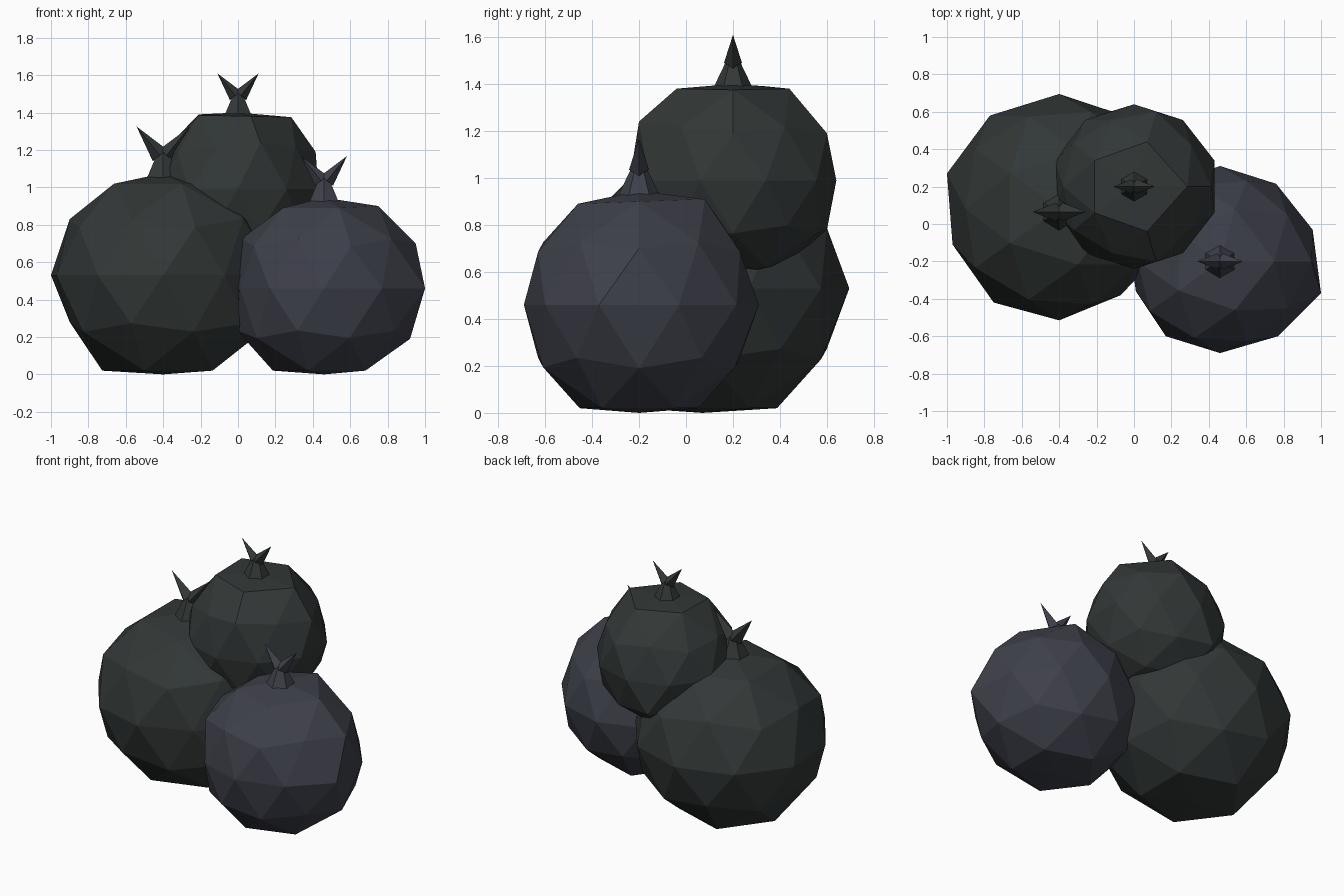
import bpy, bmesh, math
from mathutils import Vector, Matrix

if "Cube" in bpy.data.objects:
    bpy.data.objects.remove(bpy.data.objects["Cube"])


def material(name, color):
    m = bpy.data.materials.new(name)
    m.diffuse_color = (*color, 1)
    m.use_nodes = True
    m.node_tree.nodes["Principled BSDF"].inputs["Base Color"].default_value = m.diffuse_color
    return m


green_black = material("green_black_plastic", (0.032, 0.039, 0.038))
blue_black = material("blue_black_plastic", (0.048, 0.051, 0.068))


def finish(bm, name, mat):
    bmesh.ops.recalc_face_normals(bm, faces=bm.faces)
    me = bpy.data.meshes.new(name)
    bm.to_mesh(me)
    bm.free()
    me.materials.append(mat)
    ob = bpy.data.objects.new(name, me)
    bpy.context.collection.objects.link(ob)
    return ob


# Lumpy sack: low-poly ball whose nearest corners are pulled onto bulge points
def sack(name, mat, center, size, bulges, grounded):
    bm = bmesh.new()
    bmesh.ops.create_icosphere(bm, subdivisions=2, radius=1)
    c = Vector(center)
    for v in bm.verts:
        low = v.co.z < -0.8
        v.co = Vector([a * b for a, b in zip(v.co, size)]) + c
        if low and grounded:
            v.co.z = 0.02
    pulls = [(min(bm.verts, key=lambda v: (v.co - Vector(p)).length), p) for p in bulges]
    for v, p in pulls:
        v.co = p
    return finish(bm, name, mat)


# Tied neck: tapered six-sided stem with two pointed ears
def knot(name, mat, base, s):
    bm = bmesh.new()
    bmesh.ops.create_cone(bm, cap_ends=True, segments=6, radius1=0.18 * s,
                          radius2=0.06 * s, depth=0.25 * s,
                          matrix=Matrix.Translation((0, 0, 0.1 * s)))
    for side in (-1, 1):
        start = Vector((side * 0.03 * s, 0, 0.20 * s))
        tip = Vector((side * 0.245 * s, 0, 0.465 * s))
        d = tip - start
        mat4 = (Matrix.Translation((start + tip) / 2)
                @ Matrix.Rotation(math.atan2(d.x, d.z), 4, 'Y'))
        bmesh.ops.create_cone(bm, cap_ends=True, segments=4, radius1=0.085 * s,
                              radius2=0, depth=d.length, matrix=mat4)
    bmesh.ops.translate(bm, verts=bm.verts, vec=base)
    return finish(bm, name, mat)


# Large left bag
sack("left_bag", green_black, (-0.4, 0.085, 0.53), (0.62, 0.605, 0.575), [
    (-0.4, 0.08, 1.075), (-0.4, 0.07, 0), (-0.9, 0.08, 0.28), (-0.9, 0.08, 0.83),
    (-1, 0.27, 0.53), (-0.97, -0.11, 0.53), (-0.75, -0.42, 0.53), (-0.4, -0.515, 0.53),
    (-0.07, -0.38, 0.53), (-0.77, 0.58, 0.53), (-0.4, 0.695, 0.53)], True)
knot("left_bag_knot", green_black, (-0.4, 0.065, 1.055), 0.58)

# Medium right bag
sack("right_bag", blue_black, (0.46, -0.2, 0.46), (0.52, 0.505, 0.505), [
    (0.46, -0.2, 0.945), (0.46, -0.2, 0), (1, -0.37, 0.46), (0.955, -0.03, 0.46),
    (0.76, 0.215, 0.46), (0.46, 0.31, 0.46), (0.77, -0.6, 0.46), (0.46, -0.69, 0.46),
    (0.17, -0.6, 0.46), (0.01, -0.36, 0.46), (0.95, -0.2, 0.70), (0.92, -0.2, 0.19),
    (0.75, -0.2, 0.9), (0.54, 0.08, 0.91), (0.54, -0.46, 0.89)], True)
knot("right_bag_knot", blue_black, (0.46, -0.2, 0.935), 0.5)

# Small bag resting on top
sack("top_bag", green_black, (0, 0.2, 0.99), (0.445, 0.44, 0.43), [
    (0, 0.2, 1.4), (0.43, 0.34, 0.99), (0.43, 0.06, 0.99), (0.285, 0.2, 1.375),
    (0.415, 0.2, 1.19), (-0.21, 0.34, 1.39), (-0.21, 0.06, 1.385), (0.07, 0.44, 1.38),
    (0.07, -0.04, 1.38), (0.12, -0.2, 1.24), (0.12, 0.6, 1.19), (-0.13, 0.6, 0.78)], False)
knot("top_bag_knot", green_black, (0, 0.2, 1.4), 0.45)
